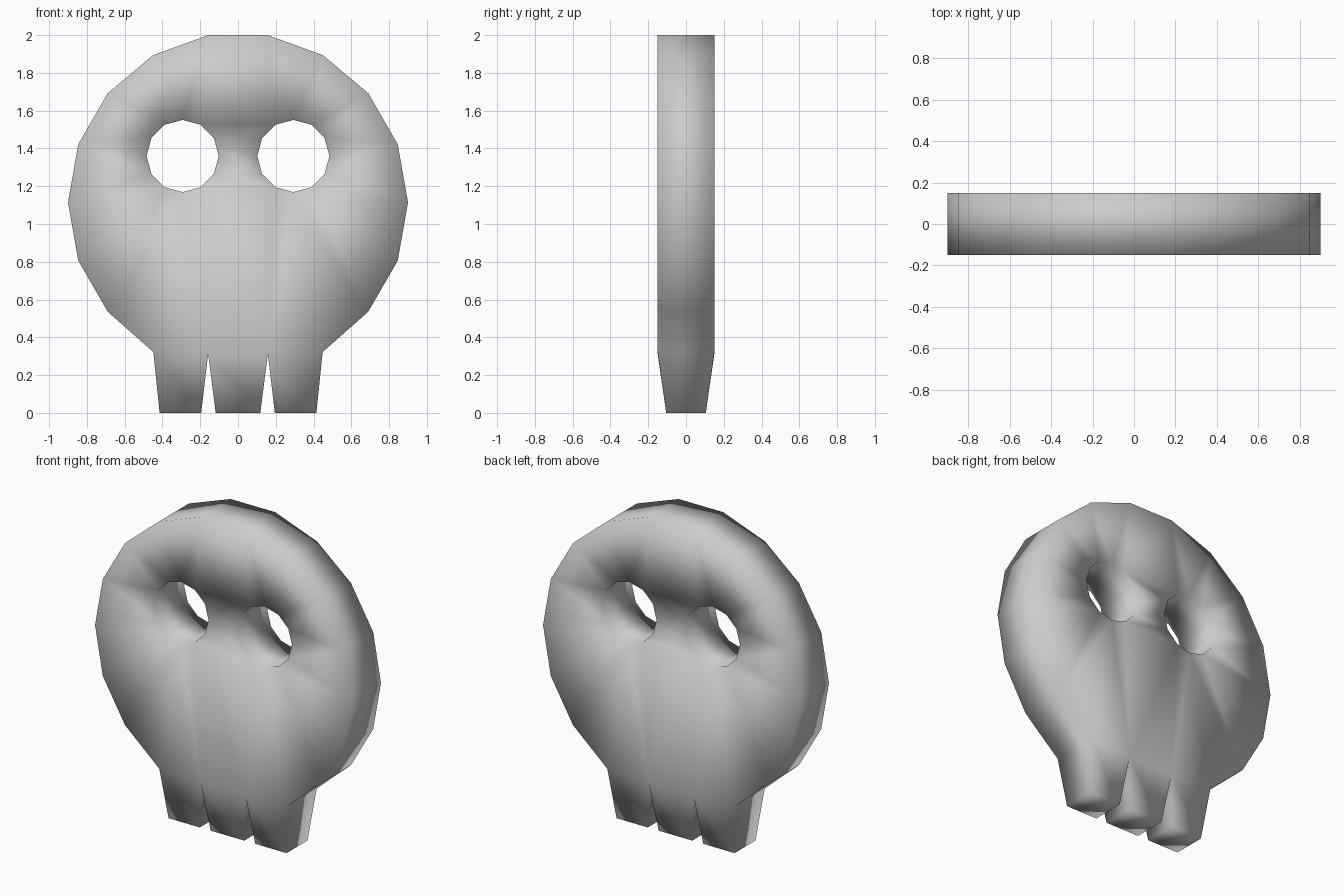
import bpy, bmesh
from math import sin, cos, radians

if "Cube" in bpy.data.objects:
    bpy.data.objects.remove(bpy.data.objects["Cube"])

HALF = 0.15          # half thickness of the plate
TIP = 0.105          # half thickness at the tooth tips
bm = bmesh.new()


def loop(points):
    """Closed edge loop on the front plane."""
    vs = [bm.verts.new((x, -HALF, z)) for x, z in points]
    return vs, [bm.edges.new((vs[i], vs[(i + 1) % len(vs)])) for i in range(len(vs))]


# Head outline: 18-sided circle whose lowest points form the tooth roots
head = [(0.9 * cos(radians(a)), 1.114 + 0.9 * sin(radians(a))) for a in range(-40, 221, 20)]
head += [(-0.448, 0.322), (-0.158, 0.312), (0.158, 0.312), (0.448, 0.322)]
loops = [loop(head)]

# Round 12-sided eye openings
for side in (-1, 1):
    loops.append(loop([(side * 0.293 + 0.191 * cos(radians(a)),
                        1.36 + 0.191 * sin(radians(a))) for a in range(0, 360, 30)]))

# Front face, its copy at the back, and walls between them
edges = [e for _, es in loops for e in es]
bmesh.ops.triangle_fill(bm, use_beauty=True, use_dissolve=False, edges=edges)
front_faces = list(bm.faces)
back = {v: bm.verts.new((v.co.x, HALF, v.co.z)) for vs, _ in loops for v in vs}
for f in front_faces:
    bm.faces.new([back[v] for v in reversed(f.verts)])


def wall(a, b):
    bm.faces.new((a, b, back[b], back[a]))


outline = loops[0][0]
n = len(outline)
for k, (vs, _) in enumerate(loops):
    for i in range(len(vs)):
        if k == 0 and n - 4 <= i <= n - 2:
            continue                      # left open for the teeth
        wall(vs[i], vs[(i + 1) % len(vs)])

# Three tapered teeth growing out of the open bottom spans
for i, (x0, x1) in zip(range(n - 4, n - 1), ((-0.415, -0.195), (-0.118, 0.118), (0.195, 0.415))):
    a, b = outline[i], outline[i + 1]
    root = [a, b, back[b], back[a]]
    tip = [bm.verts.new((x, y, 0)) for x, y in ((x0, -TIP), (x1, -TIP), (x1, TIP), (x0, TIP))]
    for j in range(4):
        m = (j + 1) % 4
        bm.faces.new((root[j], root[m], tip[m], tip[j]))
    bm.faces.new(tip)

bmesh.ops.recalc_face_normals(bm, faces=bm.faces)
for f in bm.faces:
    f.smooth = True
mesh = bpy.data.meshes.new("skull_plate")
bm.to_mesh(mesh)
bm.free()
bpy.context.collection.objects.link(bpy.data.objects.new("skull_plate", mesh))
